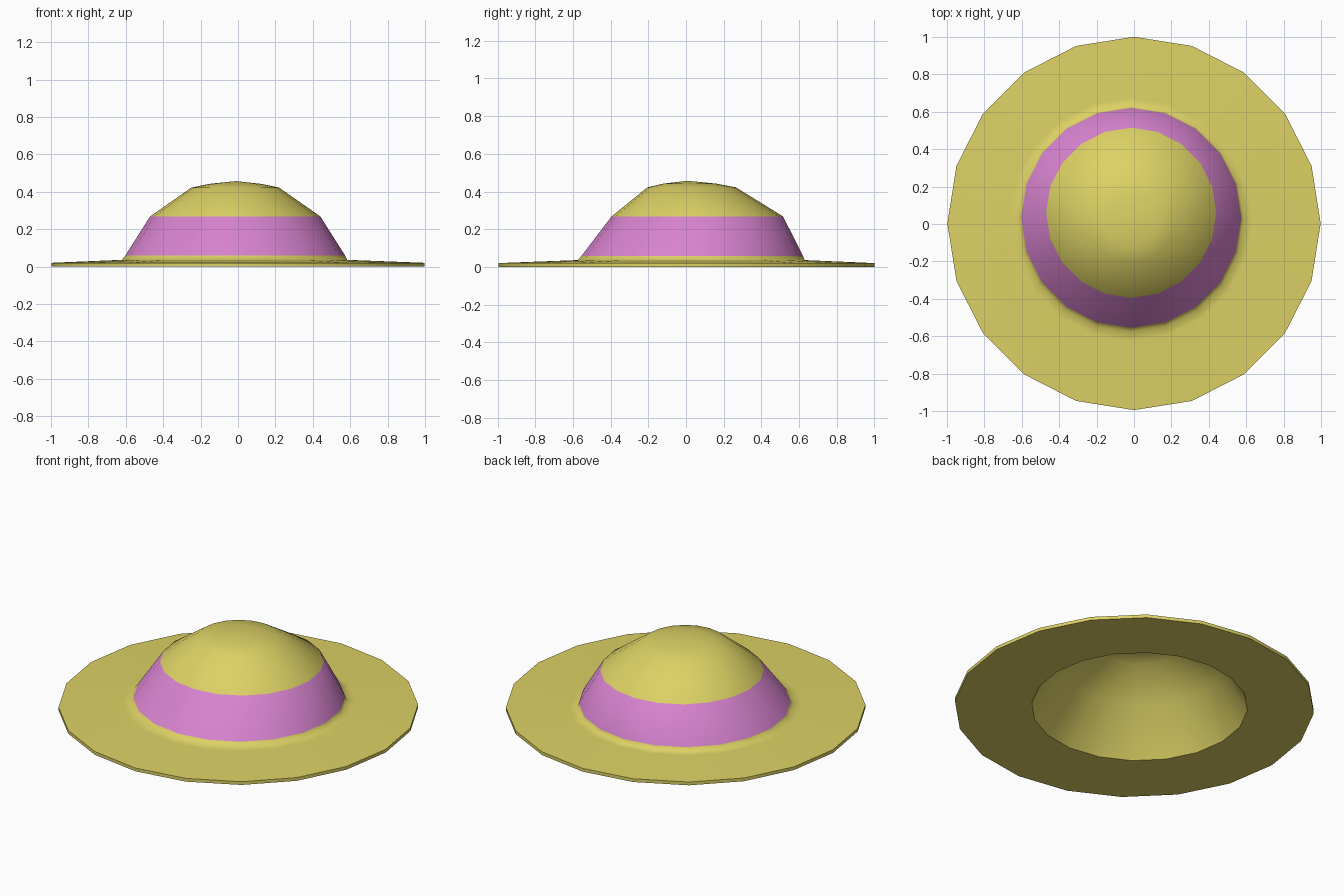
import bpy, bmesh
from math import cos, sin, tau

if "Cube" in bpy.data.objects:
    bpy.data.objects.remove(bpy.data.objects["Cube"])

SIDES = 20


def material(name, color):
    m = bpy.data.materials.new(name)
    m.diffuse_color = color
    m.use_nodes = True
    m.node_tree.nodes["Principled BSDF"].inputs["Base Color"].default_value = m.diffuse_color
    return m


straw = material("straw_yellow", (0.72, 0.64, 0.13, 1))
pink = material("ribbon_pink", (0.69, 0.23, 0.63, 1))

# Closed hat profile: centre x, centre y, radius, height (slightly lopsided crown)
profile = [
    (-0.015, 0.02, 0.140, 0.442),
    (-0.015, 0.03, 0.235, 0.422),
    (-0.015, 0.06, 0.455, 0.268),   # ribbon top
    (-0.015, 0.033, 0.588, 0.058),  # ribbon bottom
    (-0.018, 0.027, 0.602, 0.036),
    (-0.016, 0.024, 0.650, 0.034),
    (0.0, 0.003, 0.998, 0.020),     # brim edge
    (0.0, 0.003, 0.998, 0.000),
    (-0.018, 0.027, 0.600, 0.000),  # head opening
    (-0.015, 0.06, 0.440, 0.245),
    (-0.015, 0.03, 0.225, 0.398),
    (-0.015, 0.02, 0.135, 0.418),
]
RIBBON, SHARP = 2, (6, 7, 8)

bm = bmesh.new()
rings = []
for cx, cy, r, z in profile:
    rings.append([bm.verts.new((cx + r * cos(tau * i / SIDES),
                                cy + r * sin(tau * i / SIDES), z))
                  for i in range(SIDES)])
top = bm.verts.new((-0.01, 0.01, 0.457))
inner_top = bm.verts.new((-0.01, 0.01, 0.433))

# Skin the rings, colouring the ribbon
for k, (a, b) in enumerate(zip(rings, rings[1:])):
    for i in range(SIDES):
        j = (i + 1) % SIDES
        f = bm.faces.new((a[i], b[i], b[j], a[j]))
        f.material_index = 1 if k == RIBBON else 0

# Crown caps, outside and inside
for i in range(SIDES):
    j = (i + 1) % SIDES
    bm.faces.new((top, rings[0][i], rings[0][j]))
    bm.faces.new((inner_top, rings[-1][j], rings[-1][i]))

for f in bm.faces:
    f.smooth = True

# Crisp brim edge and head opening
for k in SHARP:
    for i in range(SIDES):
        bm.edges.get((rings[k][i], rings[k][(i + 1) % SIDES])).smooth = False

bmesh.ops.recalc_face_normals(bm, faces=bm.faces[:])
mesh = bpy.data.meshes.new("sun_hat")
bm.to_mesh(mesh)
bm.free()
mesh.materials.append(straw)
mesh.materials.append(pink)
hat = bpy.data.objects.new("sun_hat", mesh)
bpy.context.collection.objects.link(hat)
